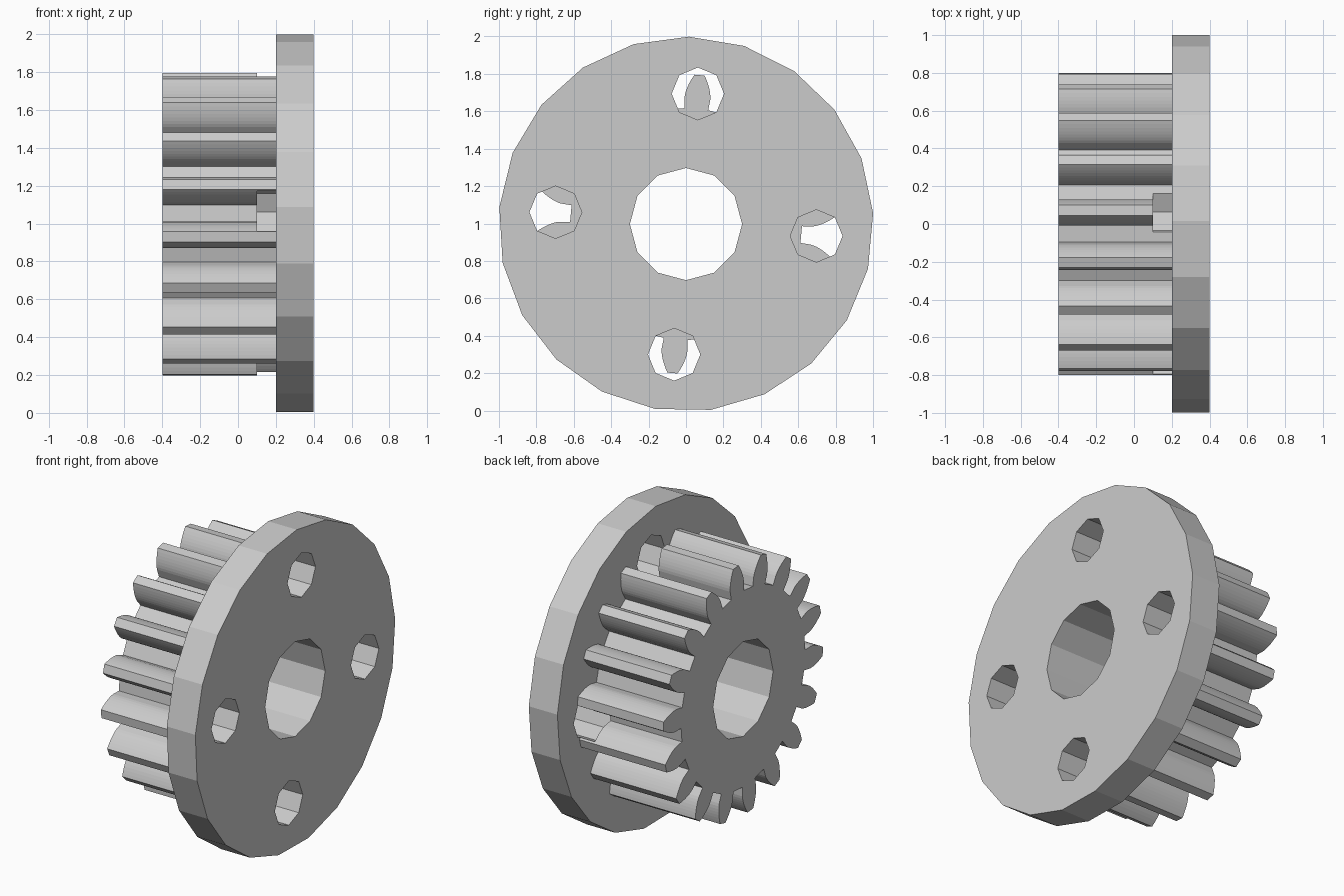
import bpy
import bmesh
from math import sin, cos, tan, acos, pi, radians

cube = bpy.data.objects.get("Cube")
if cube:
    bpy.data.objects.remove(cube, do_unlink=True)

CENTRE_Z = 0.997
TILT = radians(-5.2)      # turn of the whole part about its axle


def prism(name, outline, x0, x1):
    """Extrude a closed (y, z) outline along x."""
    bm = bmesh.new()
    face = bm.faces.new([bm.verts.new((x0, y, z + CENTRE_Z)) for y, z in outline])
    grown = bmesh.ops.extrude_face_region(bm, geom=[face])["geom"]
    verts = [v for v in grown if isinstance(v, bmesh.types.BMVert)]
    bmesh.ops.translate(bm, verts=verts, vec=(x1 - x0, 0, 0))
    bmesh.ops.recalc_face_normals(bm, faces=bm.faces)
    mesh = bpy.data.meshes.new(name)
    bm.to_mesh(mesh)
    bm.free()
    obj = bpy.data.objects.new(name, mesh)
    bpy.context.collection.objects.link(obj)
    return obj


def ring(radius, sides, phase=0.0, centre=(0, 0)):
    return [(centre[0] + radius * cos(phase + 2 * pi * i / sides),
             centre[1] + radius * sin(phase + 2 * pi * i / sides))
            for i in range(sides)]


def gear_outline(teeth, module, pressure, phase, steps=7):
    """Involute spur gear outline with straight tips and roots."""
    pitch = teeth * module / 2
    base, root, tip = pitch * cos(pressure), pitch - 1.25 * module, pitch + module
    half_base = pi / (2 * teeth) + tan(pressure) - pressure
    flank = [(root, half_base)]
    for i in range(steps + 1):
        r = base + (tip - base) * i / steps
        a = acos(min(1, base / r))
        flank.append((r, half_base - (tan(a) - a)))
    points = []
    for t in range(teeth):
        mid = phase + 2 * pi * t / teeth
        tooth = [(r, mid - a) for r, a in flank]
        tooth += [(r, mid + a) for r, a in reversed(flank)]
        points += [(r * cos(a), r * sin(a)) for r, a in tooth]
    return points


def cut(obj, cutters):
    bpy.context.view_layer.objects.active = obj
    for cutter in cutters:
        mod = obj.modifiers.new("hole", 'BOOLEAN')
        mod.operation = 'DIFFERENCE'
        mod.solver = 'EXACT'
        mod.object = cutter
        bpy.ops.object.modifier_apply(modifier=mod.name)


# Flange disc and toothed pinion
flange = prism("flange", ring(1.002, 21, pi + TILT), 0.2, 0.4)
pinion = prism("pinion", gear_outline(18, 0.08, radians(20), pi / 2 + TILT), -0.4, 0.2)

# Axle bore and four bolt holes that also bite into the teeth
cutters = [prism("bore_cutter", ring(0.3, 12), -0.6, 0.6)]
for k in range(4):
    a = TILT + k * pi / 2
    spot = (0.7 * cos(a), 0.7 * sin(a))
    cutters.append(prism("bolt_hole_cutter", ring(0.14, 8, 0, spot), 0.1, 0.6))

for part in (flange, pinion):
    cut(part, cutters)
for cutter in cutters:
    bpy.data.objects.remove(cutter, do_unlink=True)
